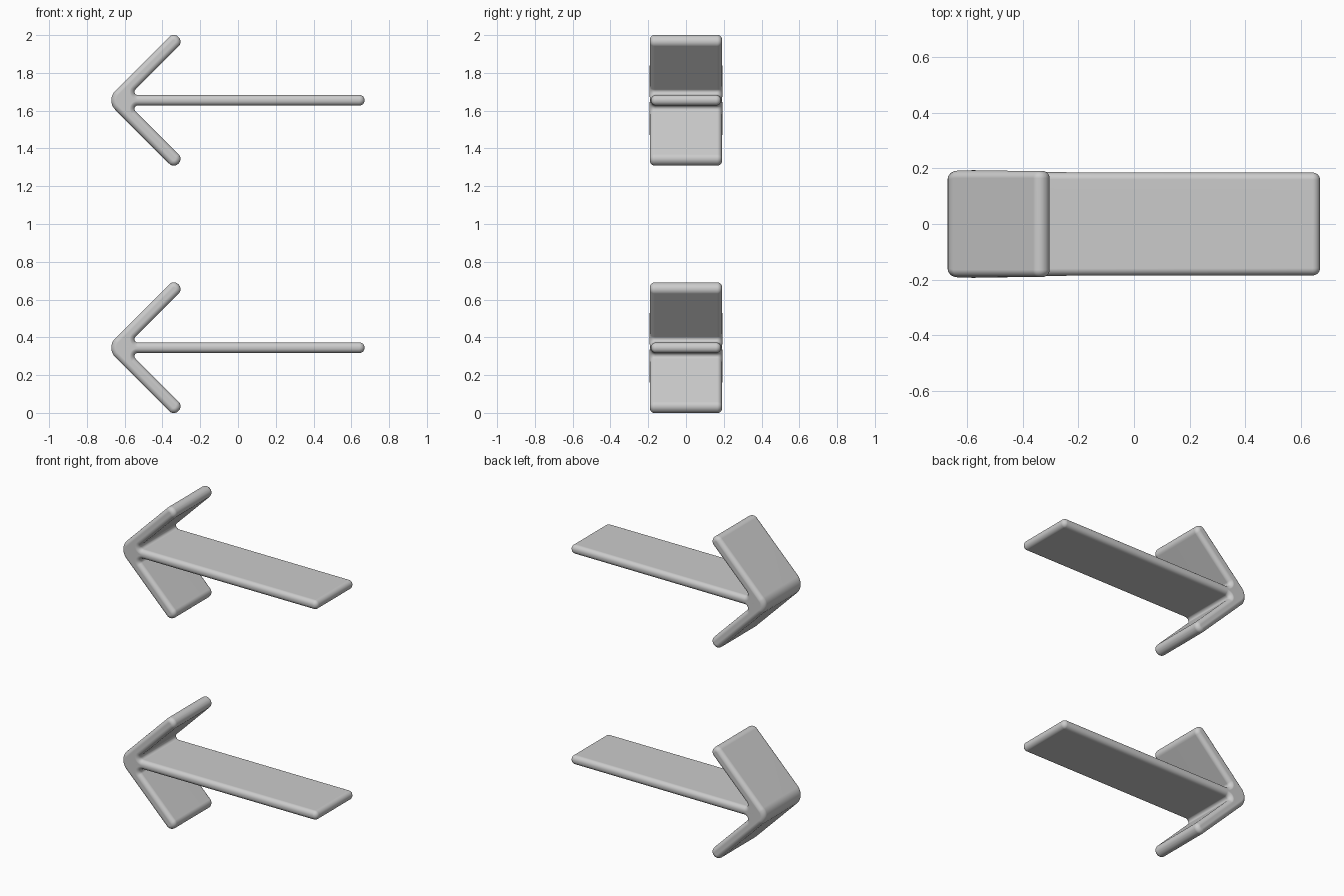
import bpy
import bmesh
import math
from mathutils import Vector

cube = bpy.data.objects.get("Cube")
if cube:
    bpy.data.objects.remove(cube, do_unlink=True)

grey = bpy.data.materials.new("plain grey")
grey.use_nodes = True
grey.diffuse_color = (0.6, 0.6, 0.6, 1)
grey.node_tree.nodes["Principled BSDF"].inputs["Base Color"].default_value = (0.6, 0.6, 0.6, 1)

# Arrow outline corners (x, z, rounding radius): the tip, then the lower half
TIP = (-0.70, 0, 0.07)
LOWER = [
    (-0.34, -0.36, 0.034),    # barb end, outer
    (-0.29, -0.31, 0.034),    # barb end, inner
    (-0.572, -0.028, 0.017),  # fillet between barb and shaft
    (0.67, -0.028, 0.027),    # shaft end
]
CORNERS = [TIP] + LOWER + [(x, -z, r) for x, z, r in reversed(LOWER)]
EDGE = 0.026   # rounding of the side rims
STEPS = 8


def outline(inset):
    """Rounded outline, moved inward by inset."""
    points = []
    pts = [Vector((x, z)) for x, z, r in CORNERS]
    for i, p in enumerate(pts):
        d0 = (p - pts[i - 1]).normalized()
        d1 = (pts[(i + 1) % len(pts)] - p).normalized()
        n0, n1 = Vector((-d0.y, d0.x)), Vector((-d1.y, d1.x))
        sign = 1 if d0.cross(d1) > 0 else -1
        radius = CORNERS[i][2]
        centre = p + sign * radius * (n0 + n1) / (1 + n0.dot(n1))
        for k in range(STEPS + 1):
            points.append(centre - sign * (radius - sign * inset) * n0.slerp(n1, k / STEPS))
    return points


def half_width(p):
    """Shaft is slightly narrower than the barbs; the joint swells a little."""
    barb = 0.006 if abs(p.y) > 0.04 else 0
    return 0.185 + max(barb, 0.012 * math.exp(-((p.x + 0.6) / 0.05) ** 2))


def make_arrow(name, height):
    bm = bmesh.new()
    angles = [math.pi / 2 * k / 6 for k in range(7)]
    layers = [(a, -1) for a in reversed(angles)] + [(a, 1) for a in angles]
    rings = []
    for a, side in layers:
        inset = EDGE * (1 - math.cos(a))
        drop = EDGE * (1 - math.sin(a))
        rings.append([bm.verts.new((p.x, side * (half_width(p) - drop), p.y))
                      for p in outline(inset)])
    for low, high in zip(rings, rings[1:]):
        for j in range(len(low)):
            k = (j + 1) % len(low)
            bm.faces.new((low[j], low[k], high[k], high[j]))
    bm.faces.new(rings[0])
    bm.faces.new(rings[-1])
    bmesh.ops.recalc_face_normals(bm, faces=bm.faces)
    for f in bm.faces:
        f.smooth = True
    mesh = bpy.data.meshes.new(name)
    bm.to_mesh(mesh)
    bm.free()
    mesh.materials.append(grey)
    obj = bpy.data.objects.new(name, mesh)
    obj.location.z = height
    bpy.context.collection.objects.link(obj)
    obj.modifiers.new("even shading", 'WEIGHTED_NORMAL')


make_arrow("lower_arrow", 0.345)
make_arrow("upper_arrow", 1.655)
